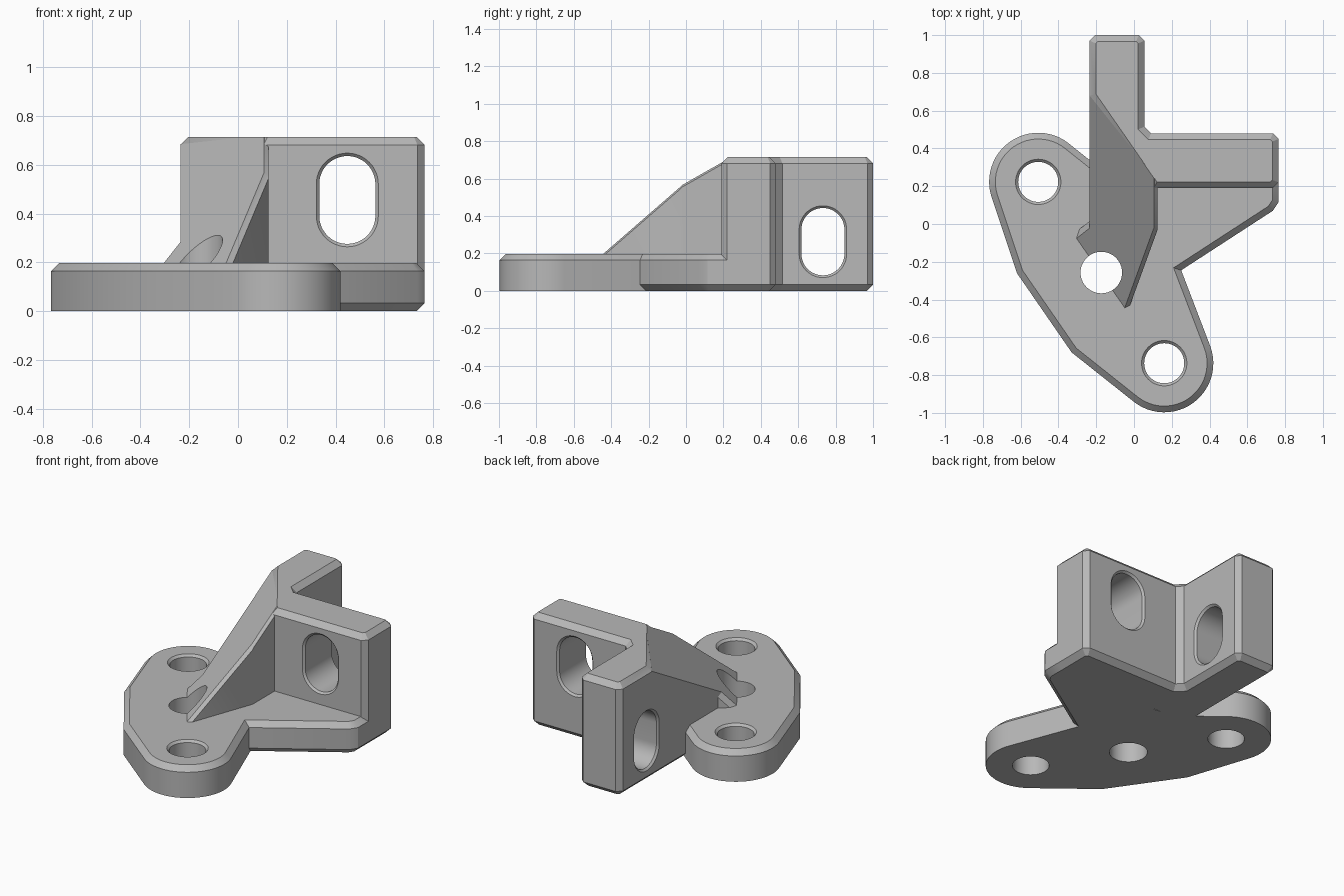
import bpy, bmesh
from math import sin, cos, radians
from mathutils import Vector

if "Cube" in bpy.data.objects:
    bpy.data.objects.remove(bpy.data.objects["Cube"], do_unlink=True)

PLATE, TALL, CH = 0.197, 0.715, 0.033
SLOPE_DIR = Vector((0.82, 0.57, 0))
SLOPE_NORMAL = Vector((-0.58, -0.403, 0.707)).normalized()
SLOPE_POINT = Vector((0, 0, 0.49))

metal = bpy.data.materials.new("grey_metal")
metal.use_nodes = True
metal.diffuse_color = (0.48, 0.48, 0.48, 1)
metal.node_tree.nodes["Principled BSDF"].inputs["Base Color"].default_value = metal.diffuse_color


def arc(cx, cy, r, start, end, steps):
    angles = [radians(start + (end - start) * i / steps) for i in range(steps + 1)]
    return [(cx + r * cos(a), cy + r * sin(a)) for a in angles]


def circle(cx, cy, r):
    return arc(cx, cy, r, 0, 360, 48)[:-1]


def slot_outline(cx, cy, r, half):
    return arc(cx, cy + half, r, 0, 180, 24) + arc(cx, cy - half, r, 180, 360, 24)


def side_normal(a, b):
    return Vector((b[1] - a[1], a[0] - b[0], 0)).normalized()


def inset(outline, amount):
    """Move every side of a counter-clockwise outline inwards."""
    result = []
    for i, p in enumerate(outline):
        n1 = side_normal(outline[i - 1], p)
        n2 = side_normal(p, outline[(i + 1) % len(outline)])
        shift = (n1 + n2) * (amount / (1 + n1.dot(n2)))
        result.append((p[0] - shift.x, p[1] - shift.y))
    return result


def prism(outline, levels, place=lambda u, v, w: (u, v, w)):
    """Stack rings given as (height, inset) and close both ends."""
    bm = bmesh.new()
    rings = [[bm.verts.new(place(u, v, h)) for u, v in inset(outline, a)] for h, a in levels]
    n = len(outline)
    for low, high in zip(rings, rings[1:]):
        for i in range(n):
            j = (i + 1) % n
            bm.faces.new((low[i], low[j], high[j], high[i]))
    bm.faces.new(rings[0])
    bm.faces.new(rings[-1])
    return bm


def slice_off(bm, point, normal):
    """Remove everything beyond a plane and cap the cut."""
    geom = bm.verts[:] + bm.edges[:] + bm.faces[:]
    bmesh.ops.bisect_plane(bm, geom=geom, plane_co=point, plane_no=normal, clear_outer=True)
    edges = [e for e in bm.edges if e.is_boundary]
    if edges:
        bmesh.ops.edgeloop_fill(bm, edges=edges)


def finish(bm, name):
    bmesh.ops.recalc_face_normals(bm, faces=bm.faces[:])
    mesh = bpy.data.meshes.new(name)
    bm.to_mesh(mesh)
    bm.free()
    mesh.materials.append(metal)
    ob = bpy.data.objects.new(name, mesh)
    bpy.context.scene.collection.objects.link(ob)
    return ob


def sloped_rib(name, outline, chamfered):
    """Convex rib under the slope, with chamfers along chosen sides."""
    bm = prism(outline, [(0.05, 0), (TALL, 0)])
    slice_off(bm, SLOPE_POINT, SLOPE_NORMAL)
    for i in chamfered:
        a, b = outline[i], outline[(i + 1) % len(outline)]
        top = Vector((a[0], a[1], 0))
        top.z = SLOPE_POINT.z + SLOPE_DIR.dot(top)
        normal = (side_normal(a, b) + SLOPE_NORMAL).normalized()
        slice_off(bm, top - normal * 0.02, normal)
    return finish(bm, name)


def combine(target, tool, operation):
    mod = target.modifiers.new(tool.name, "BOOLEAN")
    mod.operation, mod.solver, mod.object = operation, "EXACT", tool
    bpy.context.view_layer.objects.active = target
    bpy.ops.object.modifier_apply(modifier=mod.name)
    bpy.data.objects.remove(tool, do_unlink=True)


# Base plate with two rounded lobes
plate_outline = (arc(0.16, -0.737, 0.26, 232, 380, 24)
                 + [(0.25, -0.245), (0.16, -0.01), (0.1, 0.21), (-0.1, 0.231)]
                 + arc(-0.507, 0.223, 0.26, 51.5, 199, 24)
                 + [(-0.62, -0.26), (-0.33, -0.68)])
bracket = finish(prism(plate_outline, [(0, 0), (PLATE - CH, 0), (PLATE, CH)]), "mounting_bracket")

# Side wing of the plate
wing_outline = [(0, -0.408), (0.25, -0.245), (0.735, 0.07), (0.765, 0.115), (0.765, 0.3), (0, 0.3)]
wing = finish(prism(wing_outline, [(0, CH), (CH, 0), (PLATE - CH, 0), (PLATE, CH)]), "plate_wing")

# Two upright walls forming a corner, trimmed by the slope
wall_outline = [(-0.235, 0.19), (0.735, 0.19), (0.765, 0.22), (0.765, 0.45), (0.735, 0.48),
                (0.09, 0.48), (0.055, 0.515), (0.055, 0.97), (0.025, 1), (-0.205, 1), (-0.235, 0.97)]
walls = prism(wall_outline, [(0, CH), (CH, 0), (TALL - CH, 0), (TALL, CH)])
slice_off(walls, SLOPE_POINT - Vector((0, 0, 0.002)), SLOPE_NORMAL)
walls = finish(walls, "corner_walls")

# Sloping gusset and its small flared foot
gusset = sloped_rib("gusset", [(0.125, -0.03), (0.125, 0.23), (-0.235, 0.68),
                               (-0.235, -0.25), (-0.05, -0.51)], (0, 4))
foot = sloped_rib("gusset_foot", [(-0.2, -0.2), (-0.2, 0.03), (-0.235, 0.015),
                                  (-0.305, -0.04), (-0.33, -0.1)], (2,))

for part in (wing, walls, gusset, foot):
    combine(bracket, part, "UNION")

# Countersunk lobe holes and the plain centre hole
cutters = []
for x, y in ((-0.507, 0.223), (0.16, -0.737)):
    levels = [(-0.1, 0), (PLATE - 0.014, 0), (PLATE + 0.02, -0.034)]
    cutters.append(finish(prism(circle(x, y, 0.106), levels), "lobe_hole"))
cutters.append(finish(prism(circle(-0.173, -0.257, 0.11), [(-0.1, 0), (0.6, 0)]), "centre_hole"))


# Long slots through both walls, chamfered on each face
def slot_levels(near, far):
    return [(near - 0.02, -0.032), (near + 0.012, 0), (far - 0.012, 0), (far + 0.02, -0.032)]


cutters.append(finish(prism(slot_outline(0.448, 0.456, 0.115, 0.065), slot_levels(0.19, 0.48),
                            lambda u, v, w: (u, w, v)), "side_slot"))
cutters.append(finish(prism(slot_outline(0.732, 0.263, 0.115, 0.065), slot_levels(-0.235, 0.055),
                            lambda u, v, w: (w, u, v)), "rear_slot"))
for cutter in cutters:
    combine(bracket, cutter, "DIFFERENCE")

# Smooth rounds, crisp edges
bpy.ops.object.select_all(action="DESELECT")
bracket.select_set(True)
bpy.context.view_layer.objects.active = bracket
bpy.ops.object.shade_smooth_by_angle(angle=radians(25))
